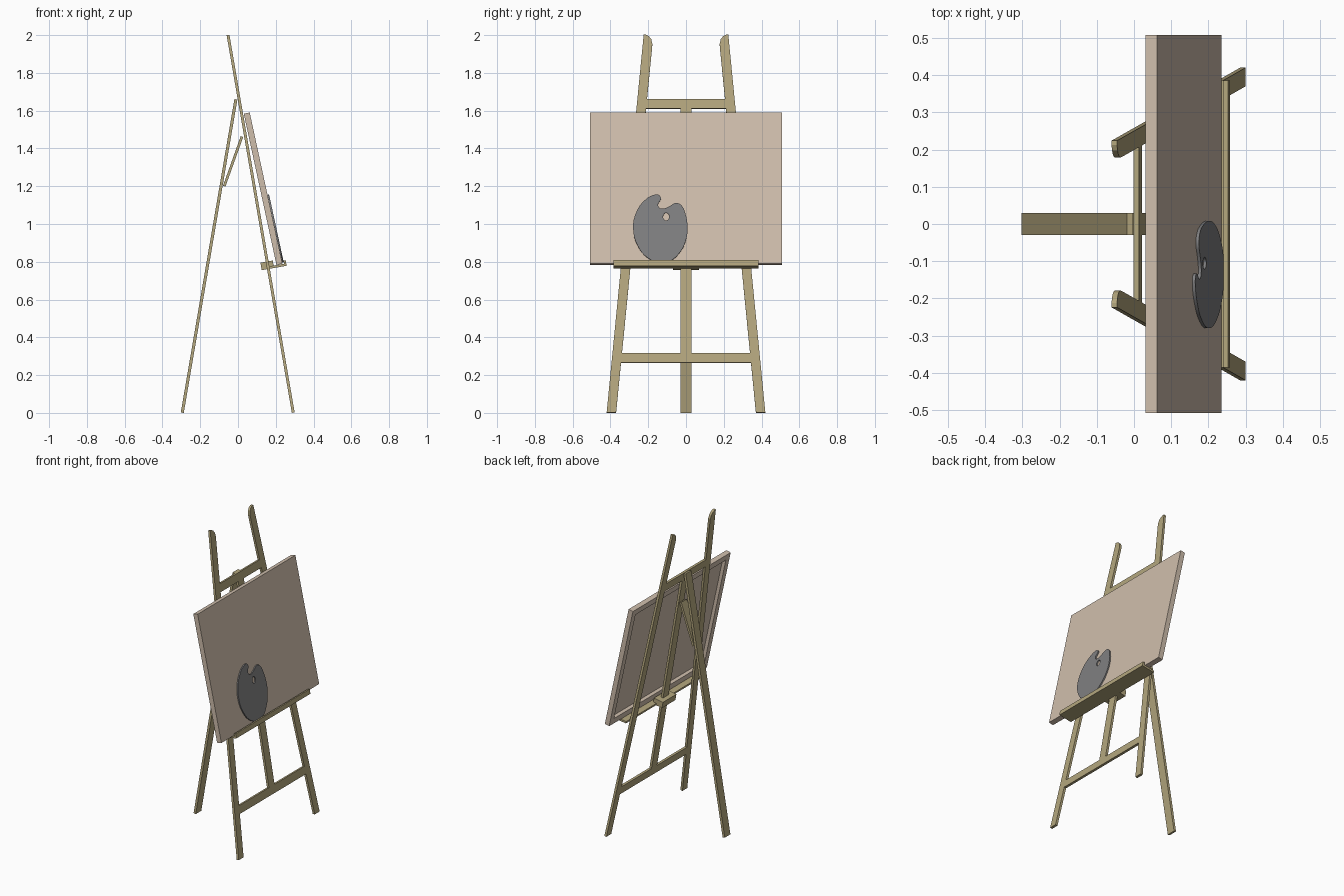
import bpy, bmesh, math
from mathutils import Matrix, Vector

cube = bpy.data.objects.get("Cube")
if cube:
    bpy.data.objects.remove(cube, do_unlink=True)


def material(name, colour):
    m = bpy.data.materials.new(name)
    m.use_nodes = True
    m.diffuse_color = (*colour, 1)
    m.node_tree.nodes["Principled BSDF"].inputs["Base Color"].default_value = (*colour, 1)
    return m


wood = material("pale wood", (0.45, 0.38, 0.205))
linen = material("primed canvas", (0.62, 0.51, 0.41))
grey = material("palette grey", (0.21, 0.21, 0.215))


def tilted(x, z, lean):
    """Local axes: X across (world y), Y up the slope, Z out of the face."""
    s, c = math.sin(lean), math.cos(lean)
    return Matrix(((0, -s, c, x), (1, 0, 0, 0), (0, c, s, z), (0, 0, 0, 1)))


def add(name, mesh, matrix, mat):
    ob = bpy.data.objects.new(name, mesh)
    mesh.materials.clear()
    mesh.materials.append(mat)
    mesh.transform(matrix)
    bpy.context.collection.objects.link(ob)
    return ob


def plate(name, outline, back, front, matrix, mat, recess=None):
    """Extrude a flat outline from back to front; optionally sink the back."""
    bm = bmesh.new()
    face = bm.faces.new([bm.verts.new((a, b, back)) for a, b in outline])
    ext = bmesh.ops.extrude_face_region(bm, geom=[face], use_keep_orig=True)
    moved = [v for v in ext["geom"] if isinstance(v, bmesh.types.BMVert)]
    bmesh.ops.translate(bm, verts=moved, vec=(0, 0, front - back))
    bmesh.ops.recalc_face_normals(bm, faces=bm.faces)
    if recess:
        border, depth = recess
        bmesh.ops.inset_region(bm, faces=[face], thickness=border)
        rim = bmesh.ops.extrude_face_region(bm, geom=[face])
        bmesh.ops.delete(bm, geom=[face], context="FACES_ONLY")
        inner = [v for v in rim["geom"] if isinstance(v, bmesh.types.BMVert)]
        bmesh.ops.translate(bm, verts=inner, vec=(0, 0, depth))
        bmesh.ops.recalc_face_normals(bm, faces=bm.faces)
    mesh = bpy.data.meshes.new(name)
    bm.to_mesh(mesh)
    bm.free()
    return add(name, mesh, matrix, mat)


def box(name, half, low, high, back, front, matrix, mat, **kw):
    pts = [(-half, low), (half, low), (half, high), (-half, high)]
    return plate(name, pts, back, front, matrix, mat, **kw)


def beam(name, start, end, half, thick):
    """Straight bar in the middle plane between two (x, z) points."""
    d = Vector(end) - Vector(start)
    m = tilted(*start, math.atan2(-d.x, d.y))
    return box(name, half, 0, d.length, -thick / 2, thick / 2, m, wood)


# Leaning front frame
T = 0.0075
frame = tilted(0.2925, 0.0013, math.radians(9.8))
leg = [(0.42, 0), (0.37, 0), (0.18, 1.955), (0.178, 1.98), (0.184, 2.005),
       (0.197, 2.022), (0.212, 2.029), (0.224, 2.029)]
for side, label in ((1, "left"), (-1, "right")):
    plate("front_leg_" + label, [(side * a, b) for a, b in leg], -T, T, frame, wood)


def crossbar(name, low, high):
    a, b = (0.372 - 0.0972 * h for h in (low, high))
    plate(name, [(-a, low), (a, low), (b, high), (-b, high)], -T, T, frame, wood)


crossbar("lower_crossbar", 0.267, 0.318)
crossbar("upper_crossbar", 1.633, 1.685)
box("centre_post", 0.029, 0.318, 1.633, -T, T, frame, wood)

# Rear leg and folding strut
beam("rear_leg", (-0.295, 0.001), (-0.011, 1.66), 0.029, 0.016)
beam("strut", (-0.073, 1.2), (0.021, 1.463), 0.029, 0.014)

# Tray, lip and clamp block
box("tray", 0.385, 0.772, 0.785, T, 0.086, frame, wood)
box("tray_lip", 0.385, 0.772, 0.802, 0.086, 0.098, frame, wood)
box("clamp_block", 0.07, 0.772, 0.812, -0.036, 0.03, frame, wood)

# Stretched canvas with a hollow back
board = tilted(0.235, 0.79, math.radians(12.2))
box("canvas", 0.508, 0, 0.819, -0.032, 0, board, linen, recess=(0.055, 0.022))

# Palette with thumb notch and hole
rim = [(-.164, .372), (-.215, .345), (-.262, .28), (-.28, .194), (-.256, .096),
       (-.205, .032), (-.145, .008), (-.085, .014), (-.03, .063), (0, .128),
       (.008, .194), (-.004, .272), (-.026, .316), (-.053, .327), (-.09, .308),
       (-.122, .296), (-.143, .303), (-.147, .323), (-.133, .35), (-.142, .369)]
hole = [(-.105 + .016 * math.cos(a * math.pi / 4), .253 + .021 * math.sin(a * math.pi / 4))
        for a in range(8)]
curve = bpy.data.curves.new("palette_outline", "CURVE")
curve.dimensions = "2D"
curve.fill_mode = "BOTH"
curve.extrude = 0.004
for loop in (rim, hole):
    spline = curve.splines.new("BEZIER")
    spline.bezier_points.add(len(loop) - 1)
    spline.use_cyclic_u = True
    spline.resolution_u = 4
    for p, (a, b) in zip(spline.bezier_points, loop):
        p.co = (a, b, 0)
        p.handle_left_type = p.handle_right_type = "AUTO"
temp = bpy.data.objects.new("palette_outline", curve)
bpy.context.collection.objects.link(temp)
bpy.context.view_layer.update()
mesh = bpy.data.meshes.new_from_object(temp.evaluated_get(bpy.context.evaluated_depsgraph_get()))
bpy.data.objects.remove(temp, do_unlink=True)
add("palette", mesh, board @ Matrix.Translation((0, 0, 0.0045)), grey)
